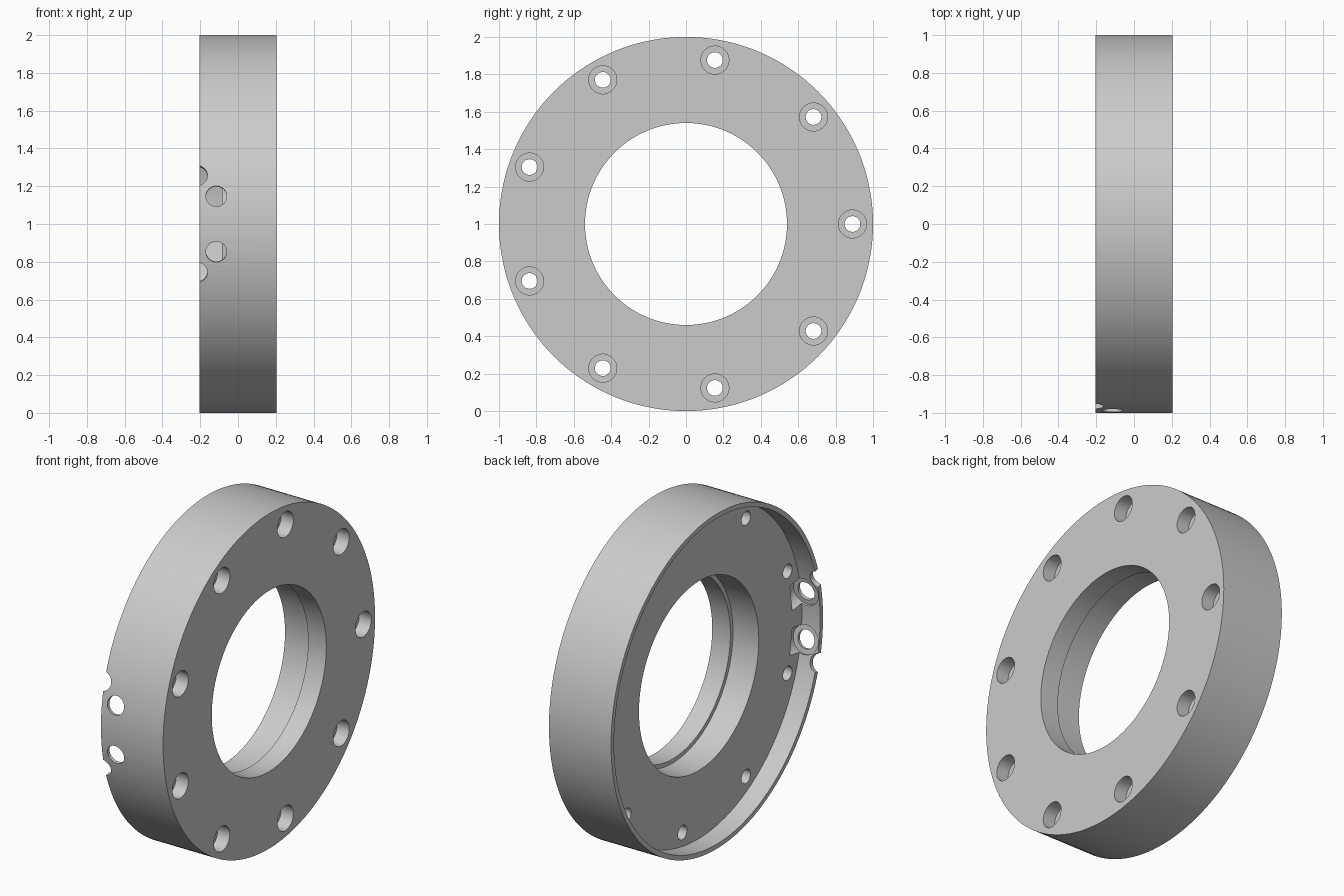
import bpy, bmesh
from math import radians, pi
from mathutils import Matrix, Vector

cube = bpy.data.objects.get("Cube")
if cube:
    bpy.data.objects.remove(cube, do_unlink=True)

grey = bpy.data.materials.new("light grey")
grey.use_nodes = True
colour = (0.6, 0.6, 0.6, 1)
grey.diffuse_color = colour
grey.node_tree.nodes["Principled BSDF"].inputs["Base Color"].default_value = colour

CENTRE = Matrix.Translation((0, 0, 1))
HALF = 0.205        # half the thickness
FLOOR = -0.085      # recess floor


def lathe(bm, profile, sides, matrix, closed=False):
    """Turn (axial, radius) points about the x axis; cap the ends unless closed."""
    rings = []
    for a, r in profile:
        rings.append([bm.verts.new(matrix @ (Matrix.Rotation(2 * pi * i / sides, 4, 'X') @ Vector((a, 0, r))))
                      for i in range(sides)])
    pairs = list(zip(rings, rings[1:]))
    if closed:
        pairs.append((rings[-1], rings[0]))
    else:
        bm.faces.new(rings[0])
        bm.faces.new(rings[-1])
    for p, q in pairs:
        for i in range(sides):
            j = (i + 1) % sides
            bm.faces.new((p[i], p[j], q[j], q[i]))


def make_object(name, bm):
    bmesh.ops.recalc_face_normals(bm, faces=bm.faces[:])
    mesh = bpy.data.meshes.new(name)
    bm.to_mesh(mesh)
    bm.free()
    mesh.materials.append(grey)
    obj = bpy.data.objects.new(name, mesh)
    bpy.context.collection.objects.link(obj)
    return obj


# Flange body: flat face, stepped bore, recessed back with thin rim
body = bmesh.new()
lathe(body, [(HALF, 1), (HALF, 0.54), (0.085, 0.54), (0.085, 0.565),
             (FLOOR, 0.565), (FLOOR, 0.972), (-HALF, 0.972), (-HALF, 1)],
      144, CENTRE, closed=True)
flange = make_object("flange_ring", body)

# Counterbored bolt holes
bolts = bmesh.new()
for k in range(9):
    place = CENTRE @ Matrix.Rotation(radians(40 * k), 4, 'X') @ Matrix.Translation((0, 0.89, 0))
    lathe(bolts, [(-0.3, 0.042), (0.125, 0.042), (0.125, 0.075), (0.3, 0.075)], 32, place)

# Radial rim ports with inner spot faces, and half-round rim notches
ports = bmesh.new()
notches = bmesh.new()
for side in (-1, 1):
    for bm, angle, x, profile in (
            (ports, 8.45, -0.115, [(0.88, 0.085), (0.98, 0.085), (0.98, 0.055), (1.1, 0.055)]),
            (notches, 14.9, -0.217, [(0.94, 0.055), (1.1, 0.055)])):
        outward = Matrix.Rotation(radians(-90), 4, 'Z')
        place = (CENTRE @ Matrix.Rotation(radians(side * angle), 4, 'X')
                 @ Matrix.Translation((x, 0, 0)) @ outward)
        lathe(bm, profile, 40, place)

# Cut each set of openings
for name, bm in (("bolt_cutter", bolts), ("port_cutter", ports), ("notch_cutter", notches)):
    cutter = make_object(name, bm)
    cutter.hide_render = True
    mod = flange.modifiers.new(name, 'BOOLEAN')
    mod.operation = 'DIFFERENCE'
    mod.solver = 'EXACT'
    mod.object = cutter
    bpy.ops.object.select_all(action='DESELECT')
    flange.select_set(True)
    bpy.context.view_layer.objects.active = flange
    bpy.ops.object.modifier_apply(modifier=name)
    bpy.data.objects.remove(cutter, do_unlink=True)

bpy.ops.object.shade_smooth_by_angle(angle=radians(30))
